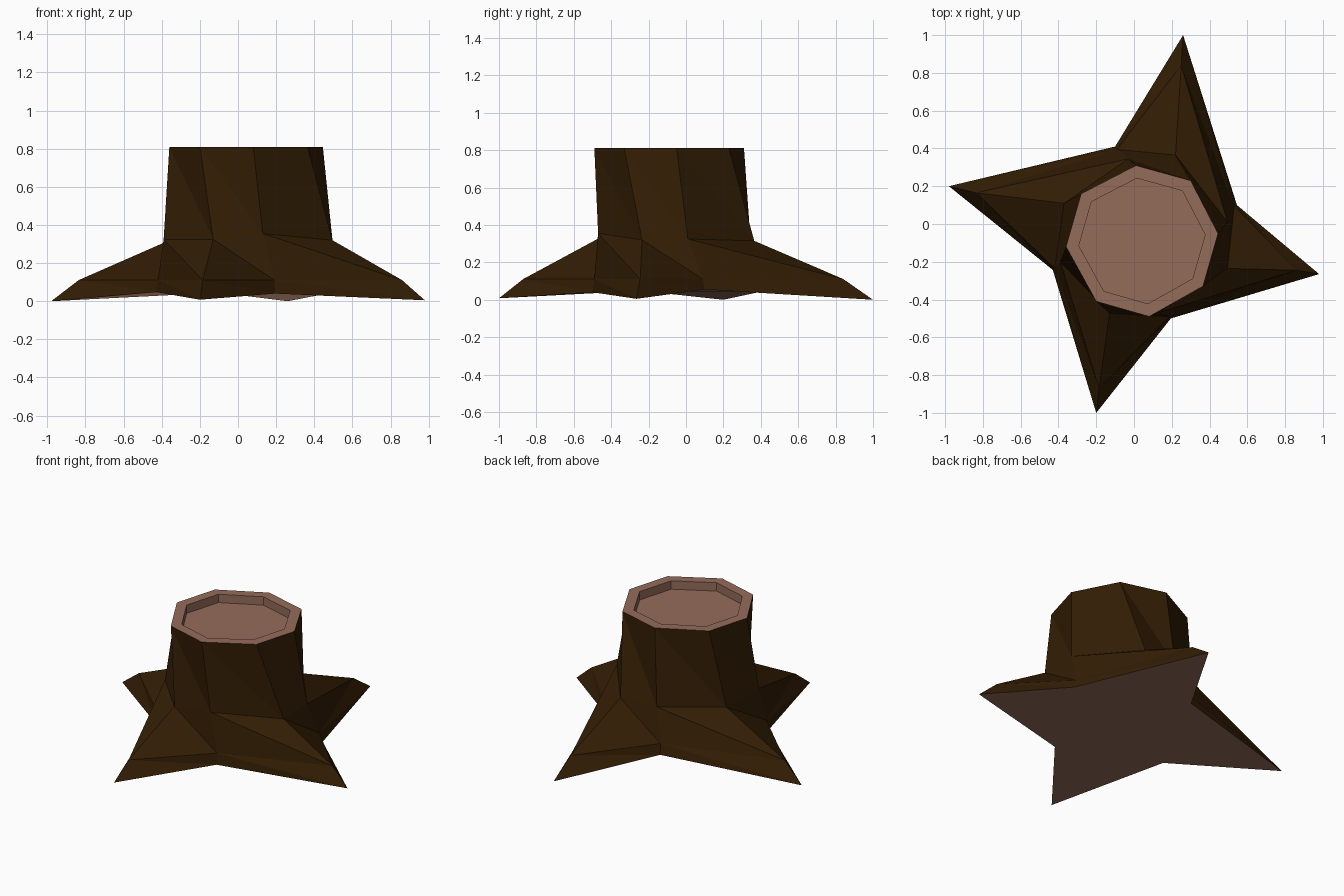
import bpy, bmesh

if "Cube" in bpy.data.objects:
    bpy.data.objects.remove(bpy.data.objects["Cube"])


def material(name, srgb):
    m = bpy.data.materials.new(name)
    lin = [((c / 255 + 0.055) / 1.055) ** 2.4 for c in srgb]
    m.diffuse_color = (*lin, 1)
    m.use_nodes = True
    m.node_tree.nodes["Principled BSDF"].inputs["Base Color"].default_value = m.diffuse_color
    return m


bark = material("dark bark", (50, 29, 2))
wood = material("cut wood", (148, 108, 90))

# Rings run clockwise; even entries lie over valleys, odd entries over roots
top = [(0.01, 0.31), (0.30, 0.23), (0.445, -0.05), (0.365, -0.33),
       (0.08, -0.49), (-0.20, -0.41), (-0.36, -0.12), (-0.28, 0.16)]
collar = [(-0.03, 0.345, 0.315), (0.22, 0.365, 0.315), (0.495, 0.01, 0.325), (0.495, -0.235, 0.32),
          (0.13, -0.47, 0.355), (-0.13, -0.473, 0.325), (-0.39, -0.20, 0.325), (-0.37, 0.11, 0.315)]
ridge = [(-0.09, 0.395), (0.25, 0.84), (0.53, 0.09), (0.86, -0.245),
         (0.19, -0.49), (-0.185, -0.87), (-0.42, -0.235), (-0.835, 0.165)]
foot = [(-0.10, 0.41, 0.045), (0.26, 1.0, 0.0), (0.545, 0.10, 0.055), (0.98, -0.265, 0.005),
        (0.195, -0.50, 0.04), (-0.20, -1.0, 0.008), (-0.43, -0.243, 0.048), (-0.98, 0.20, 0.0)]

TOP_Z, RECESS, CX, CY, INSET = 0.81, 0.055, 0.04, -0.09, 0.83
inner = [(CX + (x - CX) * INSET, CY + (y - CY) * INSET) for x, y in top]

bm = bmesh.new()


def ring(points, z=None):
    return [bm.verts.new(p if z is None else (*p, z)) for p in points]


def bridge(a, b, mat):
    # Two triangles per side, so every twisted side folds the same way
    for i in range(8):
        j = (i + 1) % 8
        for tri in ((a[i], a[j], b[i]), (a[j], b[j], b[i])):
            bm.faces.new(tri).material_index = mat


# Recessed cut, rim, trunk, root flare and root edges, from the inside out
floor_ring = ring(inner, TOP_Z - RECESS)
rim_in = ring(inner, TOP_Z)
rim_out = ring(top, TOP_Z)
collar_ring = ring(collar)
ridge_ring = ring(ridge, 0.111)
foot_ring = ring(foot)
bm.faces.new(floor_ring).material_index = 1
bridge(floor_ring, rim_in, 1)
bridge(rim_in, rim_out, 1)
bridge(rim_out, collar_ring, 0)
bridge(collar_ring, ridge_ring, 0)
bridge(ridge_ring, foot_ring, 0)

# Star-shaped underside
bm.faces.new(foot_ring).material_index = 1

bmesh.ops.recalc_face_normals(bm, faces=bm.faces)
mesh = bpy.data.meshes.new("tree_stump")
bm.to_mesh(mesh)
bm.free()
mesh.materials.append(bark)
mesh.materials.append(wood)
bpy.context.collection.objects.link(bpy.data.objects.new("tree_stump", mesh))
